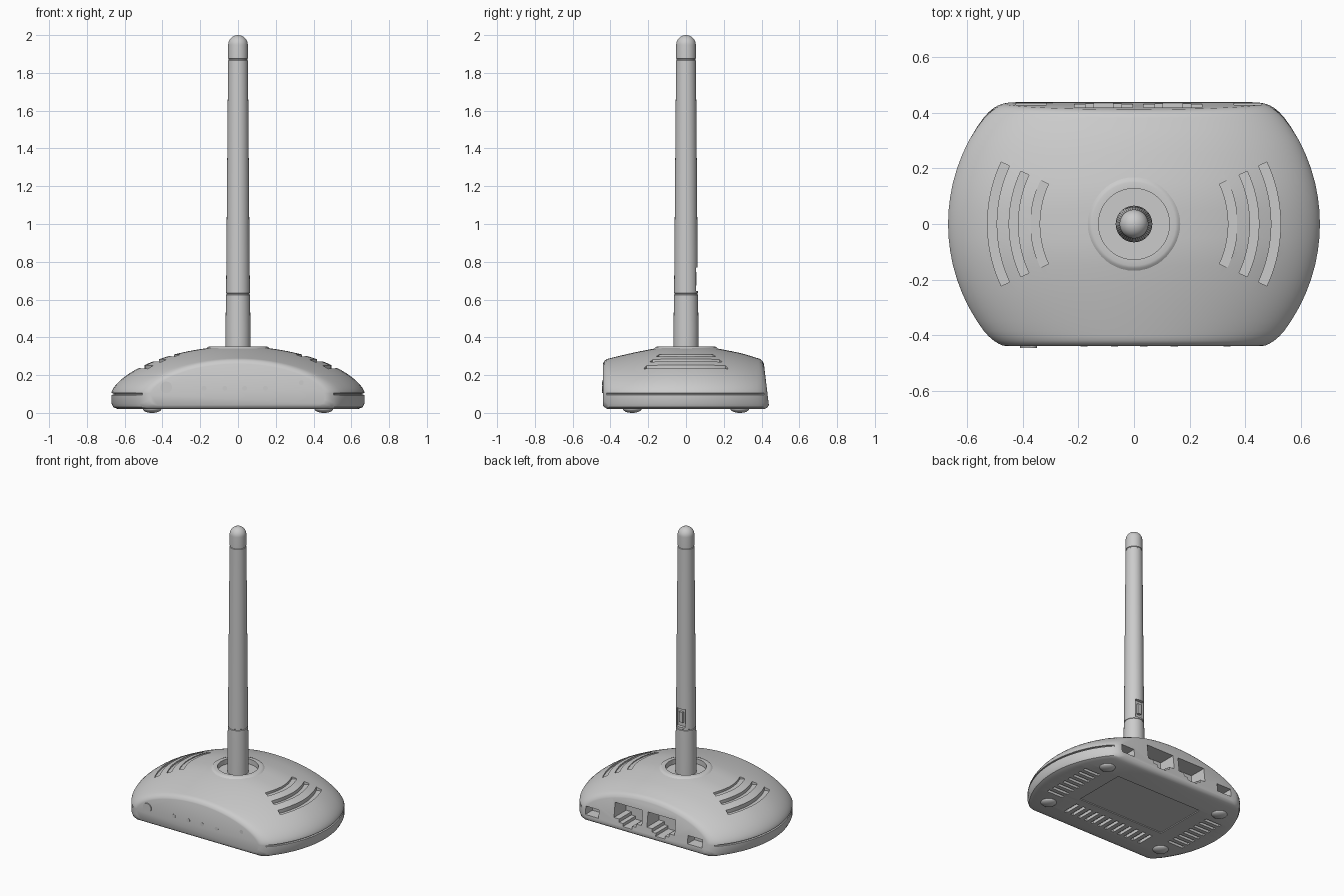
import bpy, bmesh, math
from mathutils import Matrix

if "Cube" in bpy.data.objects:
    bpy.data.objects.remove(bpy.data.objects["Cube"])


def make_object(name, bm, angle=35):
    bmesh.ops.recalc_face_normals(bm, faces=bm.faces)
    me = bpy.data.meshes.new(name)
    bm.to_mesh(me)
    bm.free()
    ob = bpy.data.objects.new(name, me)
    bpy.context.collection.objects.link(ob)
    smooth(ob, angle)
    return ob


def smooth(ob, angle=35):
    bpy.ops.object.select_all(action='DESELECT')
    ob.select_set(True)
    bpy.context.view_layer.objects.active = ob
    bpy.ops.object.shade_smooth_by_angle(angle=math.radians(angle))


def prism(bm, pts, axis, lo, hi):
    """Extrude a 2D outline along z (pts are x, y) or y (pts are x, z)."""
    def place(p, h):
        return (p[0], p[1], h) if axis == 'z' else (p[0], h, p[1])
    a = [bm.verts.new(place(p, lo)) for p in pts]
    b = [bm.verts.new(place(p, hi)) for p in pts]
    bm.faces.new(a)
    bm.faces.new(b)
    for i in range(len(a)):
        j = (i + 1) % len(a)
        bm.faces.new((a[i], a[j], b[j], b[i]))


def rect(x0, x1, y0, y1):
    return [(x0, y0), (x1, y0), (x1, y1), (x0, y1)]


def circle(x, y, r, n=48):
    return [(x + r * math.cos(2 * math.pi * i / n), y + r * math.sin(2 * math.pi * i / n))
            for i in range(n)]


def lathe(name, profile, closed=False, n=48):
    bm = bmesh.new()
    vs = [bm.verts.new((r, 0, z)) for r, z in profile]
    es = [bm.edges.new(p) for p in zip(vs, vs[1:] + vs[:1] if closed else vs[1:])]
    bmesh.ops.spin(bm, geom=vs + es, cent=(0, 0, 0), axis=(0, 0, 1),
                   angle=2 * math.pi, steps=n)
    bmesh.ops.remove_doubles(bm, verts=bm.verts, dist=1e-5)
    return make_object(name, bm)


def cut(ob, bm):
    cutter = make_object("cutter", bm)
    cutter.hide_render = True
    mod = ob.modifiers.new("cut", 'BOOLEAN')
    mod.operation, mod.solver, mod.object = 'DIFFERENCE', 'EXACT', cutter
    bpy.context.view_layer.objects.active = ob
    bpy.ops.object.modifier_apply(modifier=mod.name)
    bpy.data.objects.remove(cutter)
    smooth(ob)


# Domed case: cross-sections lofted from front to back
def half_width(a):
    if a <= 0.385:
        return math.sqrt(0.64 ** 2 - a * a) + 0.03
    d = min(1, (a - 0.385) / 0.055)
    return 0.541 - 0.041 * d - 0.04 * (1 - math.sqrt(1 - d * d))


def crown(a):
    return 0.352 - 0.067 * (max(0, a - 0.08) / 0.34) ** 1.3 - 0.02 * (max(0, a - 0.42) / 0.02) ** 2


def section(y):
    a = abs(y)
    w, h = half_width(a), crown(a)
    zb = 0.02 + 0.02 * (max(0, a - 0.41) / 0.03) ** 2
    g = 0.012 if a < 0.42 else 0
    n = 56
    pts = []
    for i in range(n + 1):
        u = math.sin(math.pi / 2 * (2 * i / n - 1))
        pts.append((w * u, 0.105 + (h - 0.105) * max(0, 1 - u * u) ** 0.65))
    side = [(w - g, 0.103), (w - g, 0.097), (w, 0.095), (w, zb + 0.03),
            (w - 0.01, zb + 0.01), (w - 0.035, zb)]
    pts += side + [(-x, z) for x, z in reversed(side)]
    lean = 0.12 * max(0, (y - 0.3) / 0.14)
    return [(x, y - lean * (z - 0.03), z) for x, z in pts]


half = [0.44, 0.437, 0.431, 0.42, 0.405, 0.385, 0.35, 0.3, 0.25, 0.2, 0.15, 0.1, 0.05]
bm = bmesh.new()
rings = [[bm.verts.new(p) for p in section(y)]
         for y in [-a for a in half] + [0] + half[::-1]]
for r, s in zip(rings, rings[1:]):
    for i in range(len(r)):
        j = (i + 1) % len(r)
        bm.faces.new((r[i], r[j], s[j], s[i]))
bm.faces.new(rings[0])
bm.faces.new(rings[-1])
case = make_object("case", bm)

bm = bmesh.new()
# Curved stepped slots on the top
for r0, r1, floor in ((0.495, 0.528, 0.226), (0.418, 0.45, 0.262), (0.34, 0.372, 0.294)):
    for s in (-1, 1):
        t = [math.radians(25 * (i / 8 - 1)) for i in range(17)]
        arc = [(s * r1 * math.cos(k), r1 * math.sin(k)) for k in t]
        arc += [(s * r0 * math.cos(k), r0 * math.sin(k)) for k in reversed(t)]
        prism(bm, arc, 'z', floor, 0.42)
# Antenna well
prism(bm, circle(0, 0, 0.128), 'z', 0.318, 0.42)
# Back sockets: two network ports with stepped key, two small sockets
for cx in (0.14, -0.11):
    key = [(0.105, 0.2), (0.105, 0.1), (0.065, 0.1), (0.065, 0.078), (0.035, 0.078), (0.035, 0.058)]
    prism(bm, [(cx + x, z) for x, z in key] + [(cx - x, z) for x, z in reversed(key)],
          'y', 0.3, 0.5)
prism(bm, rect(0.36, 0.46, 0.065, 0.12), 'y', 0.36, 0.5)
prism(bm, rect(-0.425, -0.315, 0.07, 0.125), 'y', 0.36, 0.5)
# Underside vents and label recess
for i in range(12):
    x = -0.297 + 0.054 * i
    prism(bm, rect(x - 0.012, x + 0.012, -0.31, -0.19), 'z', -0.02, 0.04)
for i in range(8):
    y = -0.175 + 0.05 * i
    for s in (-1, 1):
        prism(bm, rect(s * 0.49 - 0.06, s * 0.49 + 0.06, y - 0.011, y + 0.011), 'z', -0.02, 0.04)
prism(bm, rect(-0.33, 0.33, -0.13, 0.24), 'z', -0.02, 0.026)
cut(case, bm)

# Collar around the antenna well
lathe("antenna_collar", [(0.18, 0.328), (0.16, 0.349), (0.15, 0.352), (0.128, 0.352),
                         (0.128, 0.316)], closed=True)

# Antenna with two seams and a rounded tip
profile = [(0, 0.3), (0.066, 0.3), (0.066, 0.45), (0.0635, 0.625), (0.06, 0.627), (0.06, 0.633),
           (0.063, 0.635), (0.0525, 1.865), (0.049, 1.868), (0.049, 1.874), (0.0525, 1.876)]
profile += [(0.052 * math.cos(k * math.pi / 20), 1.948 + 0.052 * math.sin(k * math.pi / 20))
            for k in range(10)] + [(0, 2.0)]
antenna = lathe("antenna", profile)
bm = bmesh.new()
prism(bm, rect(-0.032, 0.032, 0.645, 0.77), 'y', 0.04, 0.1)
cut(antenna, bm)
bm = bmesh.new()
prism(bm, rect(-0.014, 0.014, 0.675, 0.745), 'y', 0.03, 0.056)
make_object("antenna_latch", bm)

# Front lights and button
for i, (x, z) in enumerate(((-0.18, 0.13), (-0.07, 0.13), (0.035, 0.13), (0.145, 0.13), (0.335, 0.16))):
    bm = bmesh.new()
    prism(bm, circle(x, z, 0.013, 20), 'y', -0.442, -0.42)
    make_object(f"status_light_{i + 1}", bm)
bm = bmesh.new()
prism(bm, circle(-0.38, 0.135, 0.031, 32), 'y', -0.446, -0.42)
make_object("front_button", bm)

# Rubber feet
for sx in (-1, 1):
    for sy in (-1, 1):
        bm = bmesh.new()
        bmesh.ops.create_uvsphere(bm, u_segments=24, v_segments=12, radius=1)
        bmesh.ops.transform(bm, matrix=Matrix.Translation((sx * 0.455, sy * 0.285, 0.022))
                            @ Matrix.Diagonal((0.05, 0.05, 0.022, 1)), verts=bm.verts)
        make_object(f"foot_{'right' if sx > 0 else 'left'}_{'back' if sy > 0 else 'front'}", bm)
